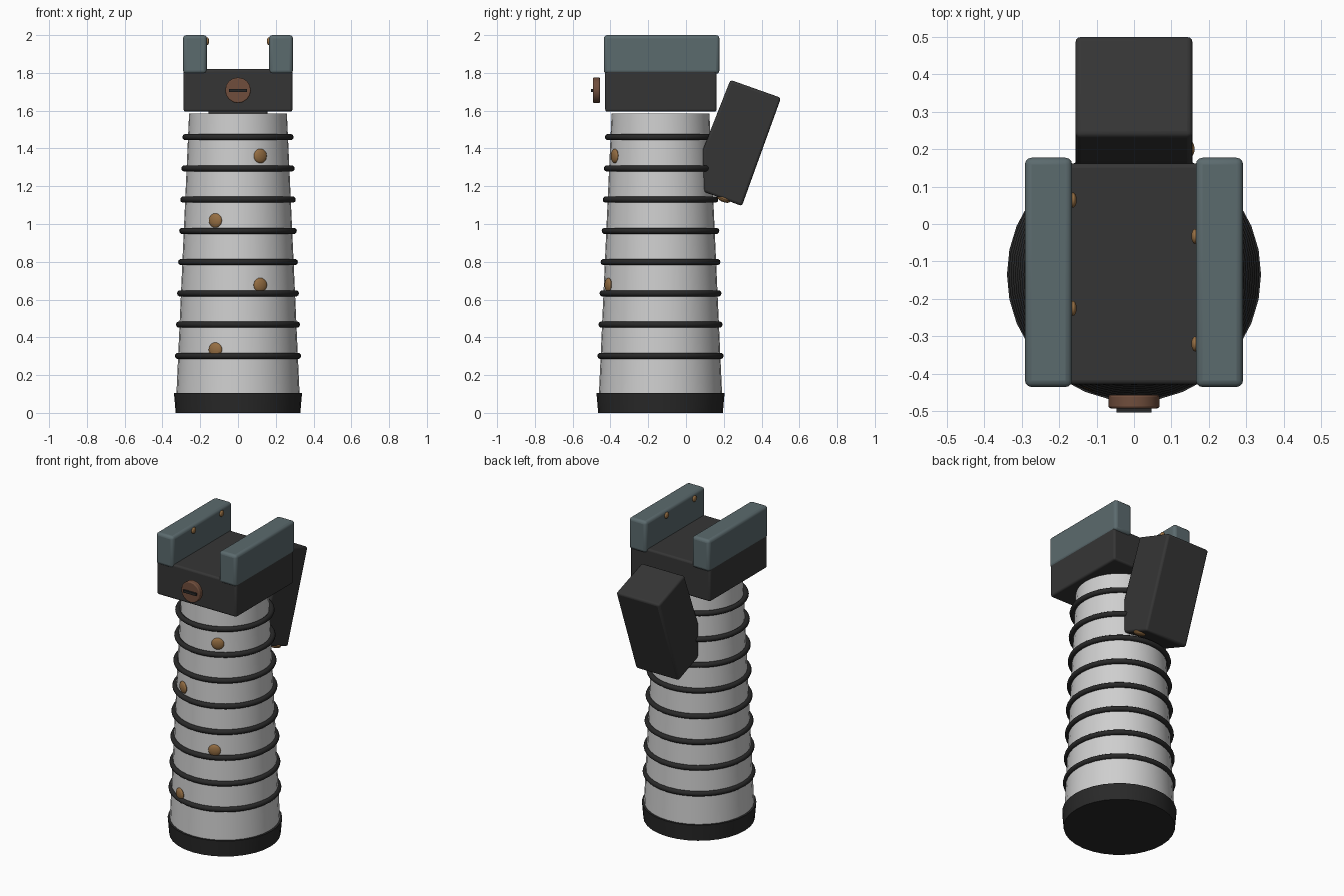
import bpy, bmesh, math
from mathutils import Matrix, Vector

if "Cube" in bpy.data.objects:
    bpy.data.objects.remove(bpy.data.objects["Cube"])

CY = -0.135  # grip axis in y


def material(name, r, g, b):
    m = bpy.data.materials.new(name)
    m.diffuse_color = (r, g, b, 1)
    m.use_nodes = True
    m.node_tree.nodes["Principled BSDF"].inputs["Base Color"].default_value = m.diffuse_color
    return m


BLACK = material("black_rubber", 0.022, 0.022, 0.022)
CHARCOAL = material("charcoal_housing", 0.036, 0.036, 0.036)
SILVER = material("pale_grip", 0.62, 0.62, 0.62)
SLATE = material("slate_rail", 0.105, 0.145, 0.155)
BRONZE = material("bronze_stud", 0.30, 0.155, 0.055)
COPPER = material("copper_screw", 0.16, 0.075, 0.045)


def finish(bm, name, mat, bevel=0, smooth=True):
    bmesh.ops.recalc_face_normals(bm, faces=bm.faces)
    me = bpy.data.meshes.new(name)
    bm.to_mesh(me)
    bm.free()
    me.materials.append(mat)
    ob = bpy.data.objects.new(name, me)
    bpy.context.collection.objects.link(ob)
    if bevel:
        mod = ob.modifiers.new("bevel", 'BEVEL')
        mod.width, mod.segments = bevel, 3
        mod.limit_method, mod.angle_limit = 'ANGLE', math.radians(25)
    if smooth:
        bpy.ops.object.select_all(action='DESELECT')
        ob.select_set(True)
        bpy.context.view_layer.objects.active = ob
        bpy.ops.object.shade_smooth_by_angle(angle=math.radians(30))
    return ob


def box(name, lo, hi, mat, bevel=0):
    lo, hi = Vector(lo), Vector(hi)
    bm = bmesh.new()
    bmesh.ops.create_cube(bm, size=1, matrix=Matrix.Translation((lo + hi) / 2)
                          @ Matrix.Diagonal((*(hi - lo), 1)))
    return finish(bm, name, mat, bevel)


def frustum(name, r0, r1, z0, z1, mat):
    bm = bmesh.new()
    bmesh.ops.create_cone(bm, cap_ends=True, segments=32, radius1=r0, radius2=r1,
                          depth=z1 - z0, matrix=Matrix.Translation((0, CY, (z0 + z1) / 2)))
    return finish(bm, name, mat)


def stud(name, pos, normal, radius, height):
    """Flattened dome facing along normal."""
    rot = Vector(normal).to_track_quat('Z', 'Y').to_matrix().to_4x4()
    bm = bmesh.new()
    bmesh.ops.create_uvsphere(bm, u_segments=20, v_segments=12, radius=1,
                              matrix=Matrix.Translation(pos) @ rot
                              @ Matrix.Diagonal((radius, radius, height, 1)))
    return finish(bm, name, BRONZE)


# Grip and end cap
frustum("end_cap", 0.33, 0.339, 0, 0.105, BLACK)
frustum("grip", 0.326, 0.259, 0.1, 1.585, SILVER)

# Rubber rings around the grip
for i in range(8):
    t = i / 7
    bpy.ops.mesh.primitive_torus_add(location=(0, CY, 0.302 + 1.158 * t),
                                     major_radius=0.318 - 0.040 * t, minor_radius=0.0165,
                                     major_segments=40, minor_segments=10)
    ring = bpy.context.object
    ring.name = f"grip_ring_{i + 1}"
    ring.data.materials.append(BLACK)
    bpy.ops.object.shade_smooth()

# Studs zigzagging up the grip front
for i in range(4):
    z = 0.335 + 0.3417 * i
    x = -0.12 if i % 2 == 0 else 0.118
    r = 0.326 - 0.067 * (z - 0.1) / 1.485
    n = Vector((x, -math.sqrt(r * r - x * x), 0))
    stud(f"grip_stud_{i + 1}", n + Vector((0, CY, z)), n, 0.038, 0.015)

# Head block and the two rails on top
box("head_block", (-0.288, -0.428, 1.595), (0.288, 0.162, 1.82), CHARCOAL, 0.012)
for side, s in (("left", -1), ("right", 1)):
    xs = sorted((s * 0.165, s * 0.291))
    box(f"{side}_rail", (xs[0], -0.435, 1.795), (xs[1], 0.177, 2.0), SLATE, 0.018)
    for k, y in enumerate((0.064, -0.225) if s < 0 else (-0.033, -0.32)):
        stud(f"{side}_rail_stud_{k + 1}", (s * 0.163, y, 1.967), (-s, 0, 0), 0.02, 0.01)

# Front screw with its slot
bm = bmesh.new()
bmesh.ops.create_cone(bm, cap_ends=True, segments=16, radius1=0.068, radius2=0.068, depth=0.036,
                      matrix=Matrix.Translation((0, -0.474, 1.708)) @ Matrix.Rotation(math.pi / 2, 4, 'X'))
finish(bm, "front_screw", COPPER, 0.006)
box("screw_slot", (-0.047, -0.503, 1.700), (0.047, -0.485, 1.716), BLACK)

# Tilted rear housing, extruded from its side profile
profile = [(0.235, 1.763), (0.503, 1.668), (0.296, 1.095), (0.091, 1.172), (0.088, 1.39)]
bm = bmesh.new()
face = bm.faces.new([bm.verts.new((-0.156, y, z)) for y, z in profile])
ext = bmesh.ops.extrude_face_region(bm, geom=[face])
bmesh.ops.translate(bm, vec=(0.312, 0, 0),
                    verts=[v for v in ext["geom"] if isinstance(v, bmesh.types.BMVert)])
finish(bm, "rear_housing", CHARCOAL, 0.014)
stud("housing_stud", (0.125, 0.2, 1.132), (0, -0.35, -0.94), 0.037, 0.016)
